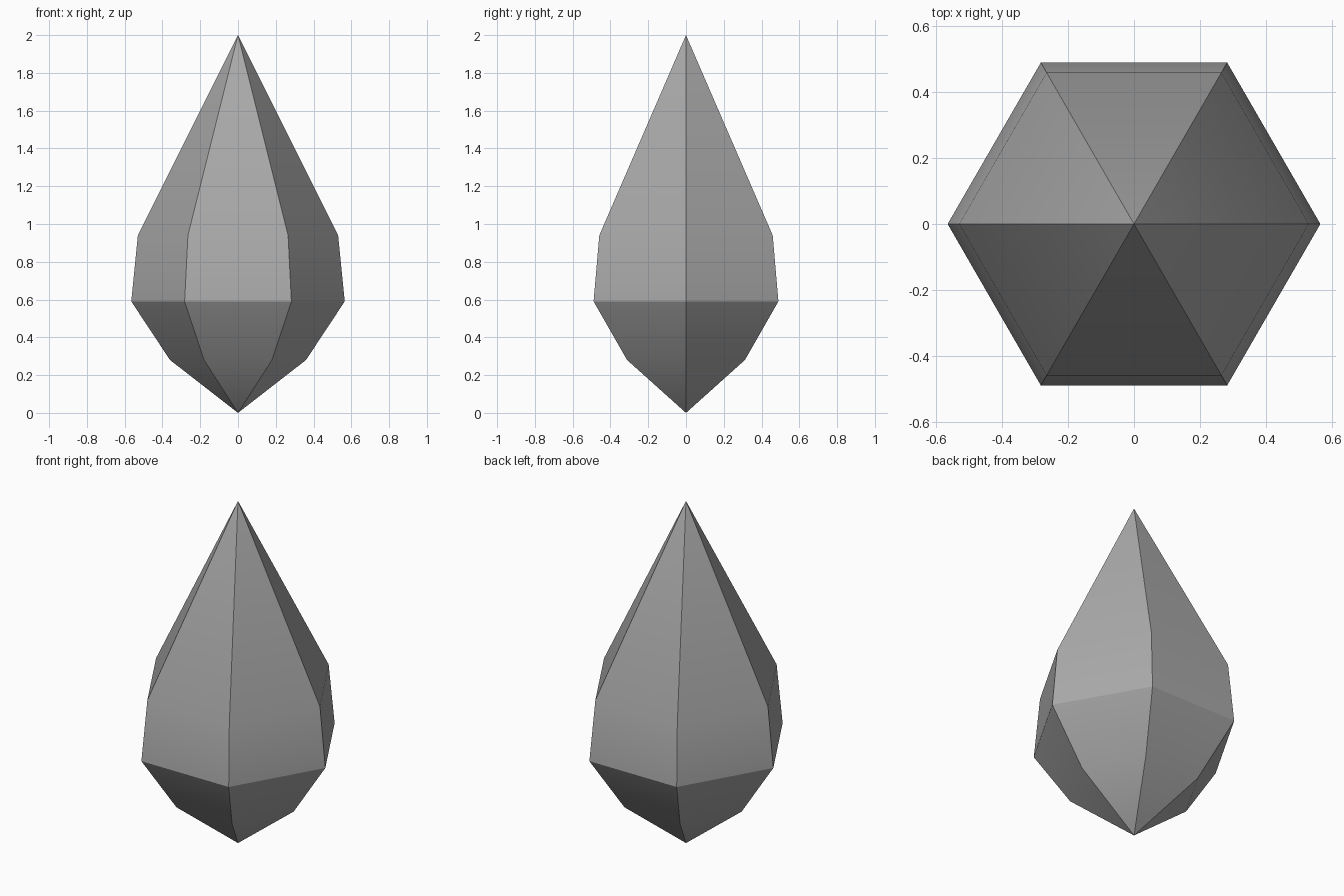
import bpy
import bmesh
from math import cos, sin, pi, radians

# Remove the default cube
cube = bpy.data.objects.get("Cube")
if cube:
    bpy.data.objects.remove(cube, do_unlink=True)

SIDES = 6
HEIGHT = 2.0
# Radius and height of each ring, from the bottom up
PROFILE = [(0.36, 0.28), (0.565, 0.59), (0.53, 0.94)]

# Crystal: six-sided rings closed by a point at each end
bm = bmesh.new()
rings = [
    [bm.verts.new((r * cos(2 * pi * i / SIDES), r * sin(2 * pi * i / SIDES), z))
     for i in range(SIDES)]
    for r, z in PROFILE
]
bottom = bm.verts.new((0, 0, 0))
tip = bm.verts.new((0, 0, HEIGHT))

for i in range(SIDES):
    j = (i + 1) % SIDES
    bm.faces.new((bottom, rings[0][j], rings[0][i]))
    for low, high in zip(rings, rings[1:]):
        bm.faces.new((low[i], low[j], high[j], high[i]))
    bm.faces.new((rings[-1][i], rings[-1][j], tip))
bmesh.ops.recalc_face_normals(bm, faces=bm.faces)

mesh = bpy.data.meshes.new("crystal")
bm.to_mesh(mesh)
bm.free()
crystal = bpy.data.objects.new("crystal", mesh)
bpy.context.collection.objects.link(crystal)

# Grey stone colour
grey = bpy.data.materials.new("grey stone")
grey.use_nodes = True
colour = (0.4, 0.4, 0.4, 1)
grey.diffuse_color = colour
for node in grey.node_tree.nodes:
    if node.type == 'BSDF_PRINCIPLED':
        node.inputs["Base Color"].default_value = colour
mesh.materials.append(grey)

# Smooth along each facet, sharp between facets and at the girdle
bpy.ops.object.select_all(action='DESELECT')
crystal.select_set(True)
bpy.context.view_layer.objects.active = crystal
bpy.ops.object.shade_smooth_by_angle(angle=radians(30))
